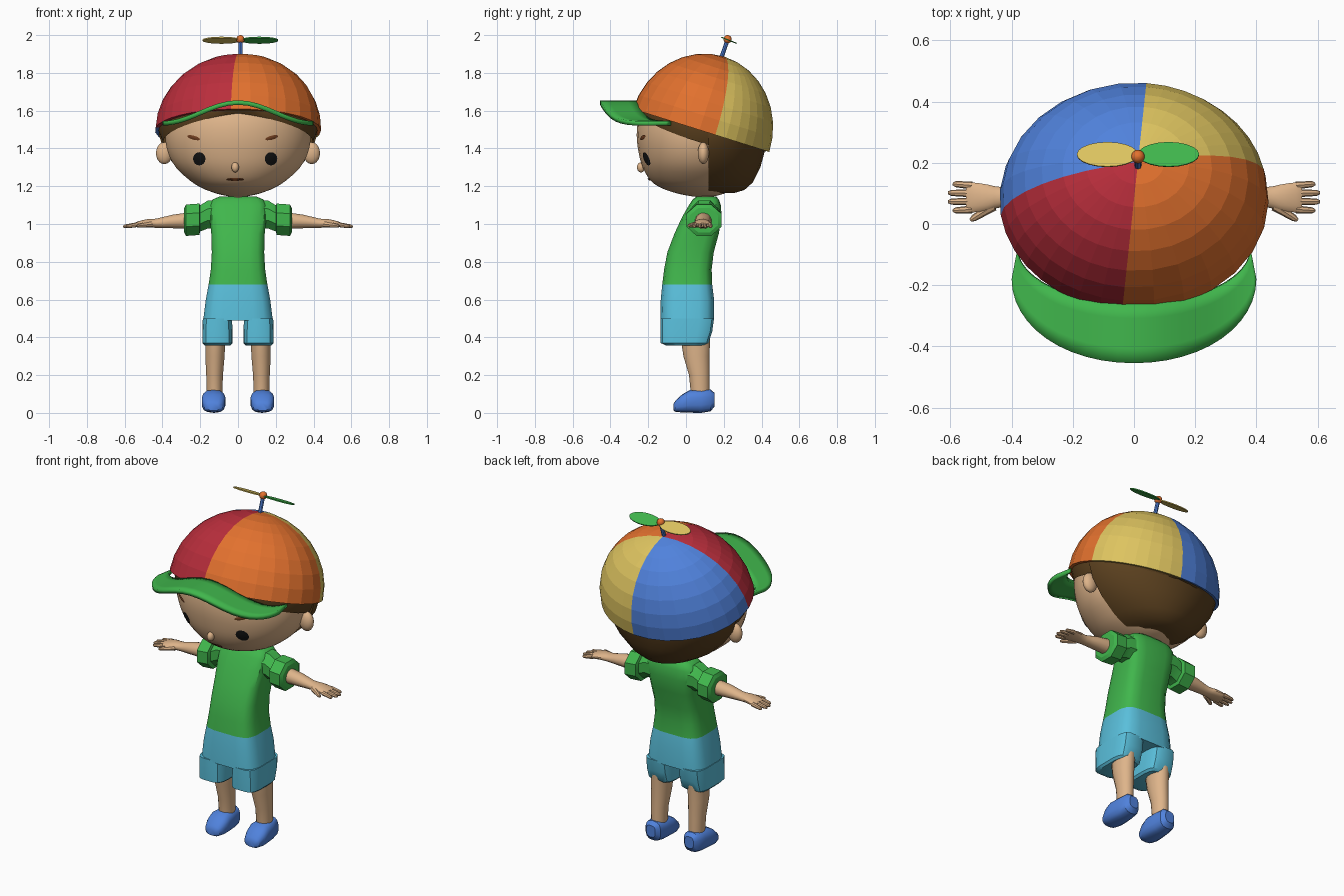
import bpy, bmesh, math
from mathutils import Vector

if "Cube" in bpy.data.objects:
    bpy.data.objects.remove(bpy.data.objects["Cube"])


def material(name, r, g, b):
    m = bpy.data.materials.new(name)
    lin = [((c / 255 + 0.055) / 1.055) ** 2.4 for c in (r, g, b)]
    m.diffuse_color = (*lin, 1)
    m.use_nodes = True
    m.node_tree.nodes["Principled BSDF"].inputs["Base Color"].default_value = m.diffuse_color
    return m


skin = material("skin", 222, 180, 138)
green = material("green", 64, 182, 76)
cyan = material("light_blue", 90, 192, 220)
blue = material("blue", 80, 130, 220)
red = material("red", 186, 46, 60)
orange = material("orange", 226, 113, 46)
yellow = material("yellow", 222, 196, 96)
brown = material("hair_brown", 92, 65, 31)
black = material("black", 20, 20, 20)
brow = material("brow_brown", 112, 62, 32)


def add(name, verts, faces, mats, mirror=False, angle=35):
    """Make an object; angle 0 keeps the faces flat."""
    me = bpy.data.meshes.new(name)
    me.from_pydata(verts, [], faces)
    bm = bmesh.new()
    bm.from_mesh(me)
    bmesh.ops.recalc_face_normals(bm, faces=bm.faces)
    bm.to_mesh(me)
    bm.free()
    for m in (mats if isinstance(mats, list) else [mats]):
        me.materials.append(m)
    if angle:
        me.shade_smooth()
        me.set_sharp_from_angle(angle=math.radians(angle))
    ob = bpy.data.objects.new(name, me)
    bpy.context.collection.objects.link(ob)
    if mirror:
        ob.modifiers.new("mirror", 'MIRROR').use_mirror_merge = False
    return ob


def refine(rows, k):
    """Catmull-Rom subdivision of a list of section rows."""
    out = []
    for i in range(len(rows) - 1):
        a, b, c, d = (rows[max(0, min(len(rows) - 1, i + j))] for j in (-1, 0, 1, 2))
        for s in range(k):
            t = s / k
            out.append([0.5 * (2 * q + (r - p) * t + (2 * p - 5 * q + 4 * r - w) * t * t
                               + (3 * q - p - 3 * r + w) * t ** 3)
                        for p, q, r, w in zip(a, b, c, d)])
    return out + [list(rows[-1])]


def loft(name, rows, mat, axis='z', n=16, power=2, k=1, y_min=None, **kw):
    """Sections (t, u, v, ru, rv) along an axis, with rounded outlines."""
    verts, faces = [], []
    rows = refine(rows, k) if k > 1 else rows
    for t, u, v, ru, rv in rows:
        for i in range(n):
            a = 2 * math.pi * (i + 0.5) / n
            c, s = math.cos(a), math.sin(a)
            p = u + ru * math.copysign(abs(c) ** (2 / power), c)
            q = v + rv * math.copysign(abs(s) ** (2 / power), s)
            x, y, z = {'z': (p, q, t), 'x': (t, p, q), 'y': (p, t, q)}[axis]
            verts.append((x, y if y_min is None else max(y, y_min), z))
    for r in range(len(rows) - 1):
        for i in range(n):
            j = (i + 1) % n
            faces.append((r * n + i, r * n + j, r * n + n + j, r * n + n + i))
    faces += [tuple(range(n)), tuple(range(len(verts) - n, len(verts)))]
    return add(name, verts, faces, mat, **kw)


def ball(name, c, r, mat, **kw):
    rows = [(c[2] - r[2] * math.cos(math.pi * i / 10), c[0], c[1],
             r[0] * math.sin(math.pi * i / 10) + 1e-4, r[1] * math.sin(math.pi * i / 10) + 1e-4)
            for i in range(11)]
    return loft(name, rows, mat, **kw)


def tube(name, p, q, r0, r1, mat, n=8, **kw):
    """Tapered rod with a blunt rounded tip."""
    p, q = Vector(p), Vector(q)
    rot = (q - p).to_track_quat('Z', 'Y')
    verts, faces = [], []
    for t, r in ((0, r0), (0.85, r1), (1, r1 * 0.5)):
        verts += [p.lerp(q, t) + rot @ Vector((r * math.cos(2 * math.pi * i / n),
                                               r * math.sin(2 * math.pi * i / n), 0)) for i in range(n)]
    for k in (0, n):
        faces += [(k + i, k + (i + 1) % n, k + n + (i + 1) % n, k + n + i) for i in range(n)]
    return add(name, verts, faces + [tuple(range(n)), tuple(range(2 * n, 3 * n))], mat, **kw)


# Head: height, half width, front y, back y
head_rows = [(z, 0, (f + b) / 2, w, (b - f) / 2) for z, w, f, b in (
    (1.145, 0.04, 0.04, 0.14), (1.16, 0.11, -0.04, 0.2), (1.19, 0.19, -0.13, 0.25),
    (1.23, 0.255, -0.188, 0.29), (1.3, 0.33, -0.23, 0.33), (1.38, 0.372, -0.252, 0.35),
    (1.47, 0.387, -0.262, 0.36), (1.56, 0.375, -0.25, 0.36), (1.65, 0.33, -0.2, 0.35),
    (1.74, 0.22, -0.1, 0.28))]
loft("head", head_rows, skin, n=40, k=3)
ball("ear", (0.39, 0.092, 1.375), (0.045, 0.03, 0.058), skin, mirror=True)
ball("nose", (-0.015, -0.238, 1.3), (0.02, 0.022, 0.027), skin)
loft("neck", [(1.06, 0, 0.1, 0.055, 0.05), (1.2, 0, 0.1, 0.055, 0.05)], skin)


def face_y(x, z):
    rows = refine(head_rows, 12)
    _, _, cy, rx, ry = min(rows, key=lambda r: abs(r[0] - z))
    return cy - ry * math.sqrt(max(0, 1 - (x / rx) ** 2))


def decal(name, cx, cz, rx, rz, slant, mat, n=16):
    """Thin oval plate lying on the face."""
    verts = []
    for s in (0, 0.5, 1):
        for i in range(n if s else 1):
            a = 2 * math.pi * i / n
            x, z = cx + s * rx * math.cos(a), cz + s * rz * math.sin(a) + s * rx * math.cos(a) * slant
            verts.append((x, face_y(x, z) - 0.008 + 0.004 * s, z))
    faces = []
    for i in range(n):
        j = (i + 1) % n
        faces += [(0, 1 + i, 1 + j), (1 + i, 1 + n + i, 1 + n + j, 1 + j)]
    add(name, verts, faces, mat)


for side in (-1, 1):
    decal("eye", -0.015 + side * 0.19, 1.345, 0.033, 0.035, 0, black)
    decal("eyebrow", -0.028 + side * 0.207, 1.457, 0.034, 0.011, side * 0.25, brow)
decal("mouth", -0.015, 1.236, 0.047, 0.008, 0, brow)

# Hair: back mass, cut off flat behind the ears
loft("hair_back", [(z, 0, 0.1, w, d) for z, w, d in (
    (1.165, 0.09, 0.16), (1.18, 0.17, 0.21), (1.22, 0.24, 0.255), (1.3, 0.33, 0.295),
    (1.39, 0.395, 0.32), (1.47, 0.42, 0.335), (1.53, 0.42, 0.325), (1.58, 0.38, 0.3))],
    brown, n=32, y_min=0.12)


# Cap frame: leaning backwards
def cap_point(u, v, w):
    return (u, 0.08 + 0.954 * v + 0.3 * w, 1.495 - 0.3 * v + 0.954 * w)


# Hair fringe under the cap rim
verts, faces, N = [], [], 40
for f, h in ((0.955, 0.03), (0.955, 0), (0.9, -1)):
    for i in range(N):
        a = 2 * math.pi * i / N
        w = h if h >= 0 else -0.012 - 0.05 * abs(math.cos(a))
        verts.append(cap_point(0.44 * f * math.cos(a), 0.38 * f * math.sin(a), w))
for k in (0, N):
    faces += [(k + i, k + (i + 1) % N, k + N + (i + 1) % N, k + N + i) for i in range(N)]
add("hair_fringe", verts, faces, brown)

# Cap crown: four coloured panels meeting at the apex
seams = [12, 85, 188, 265, 372]
per, rings = 8, 8
angles = [math.radians(seams[q] + (seams[q + 1] - seams[q]) * i / per) for q in range(4) for i in range(per)]
N = len(angles)
verts, faces = [], []
for r in range(-1, rings):
    e, f = max(r, 0) * math.pi / 2 / rings, (0.93 if r < 0 else 1)
    for a in angles:
        verts.append(cap_point(0.44 * f * math.cos(e) * math.cos(a) + 0.013 * math.sin(e),
                               0.38 * f * math.cos(e) * math.sin(a), 0.41 * math.sin(e)))
verts.append(cap_point(0.013, 0, 0.41))
panel = []
for r in range(rings + 1):
    for i in range(N):
        j = (i + 1) % N
        b = r * N
        faces.append((b + i, b + j, b + N + j, b + N + i) if r < rings else (b + i, b + j, len(verts) - 1))
        panel.append(i // per)
cap = add("cap_crown", verts, faces, [yellow, blue, red, orange], angle=0)
for p, q in zip(cap.data.polygons, panel):
    p.material_index = q

# Cap brim: arched sheet
verts, N, M = [], 24, 4
for i in range(N + 1):
    c, s = math.cos(math.pi * i / N), math.sin(math.pi * i / N)
    for j in range(M + 1):
        t = j / M
        x = (0.38 + 0.02 * t) * c
        verts.append((x, -0.08 - 0.1 * t - (0.18 + 0.095 * t) * s, 1.588 + 0.055 * math.cos(math.pi * x / 0.4)))
faces = [(i * (M + 1) + j, i * (M + 1) + j + 1, (i + 1) * (M + 1) + j + 1, (i + 1) * (M + 1) + j)
         for i in range(N) for j in range(M)]
brim = add("cap_brim", verts, faces, green)
sol = brim.modifiers.new("thickness", 'SOLIDIFY')
sol.thickness, sol.offset = 0.024, 0

# Propeller
tube("propeller_rod", (0.013, 0.18, 1.86), (0.013, 0.222, 1.98), 0.011, 0.011, blue)
ball("propeller_hub", (0.013, 0.22, 1.978), (0.022, 0.022, 0.022), orange)
for name, side, mat in (("blade_right", 1, green), ("blade_left", -1, yellow)):
    ring = [(0.013 + side * 0.1 + 0.1 * math.cos(a), 0.226 + 0.04 * math.sin(a), 1.97 - 0.016 * math.sin(a))
            for a in (2 * math.pi * i / 20 for i in range(20))]
    blade = add(name, ring, [tuple(range(20))], mat, angle=0)
    blade.modifiers.new("thickness", 'SOLIDIFY').thickness = 0.006


# Clothes: height, half width, front y, back y
def body(name, rows, mat, x=0, **kw):
    loft(name, [(z, x, (f + b) / 2, w, (b - f) / 2) for z, w, f, b in rows], mat, power=4, **kw)


body("shirt", [(0.68, 0.157, -0.127, 0.14), (0.76, 0.145, -0.117, 0.137), (0.85, 0.14, -0.1, 0.148),
               (0.95, 0.143, -0.062, 0.175), (1.04, 0.152, -0.02, 0.19), (1.1, 0.155, 0.015, 0.185),
               (1.13, 0.135, 0.035, 0.175), (1.145, 0.1, 0.055, 0.16)], green)
body("shorts_top", [(0.49, 0.186, -0.137, 0.15), (0.6, 0.172, -0.135, 0.15), (0.68, 0.157, -0.127, 0.14)], cyan)
body("shorts_leg", [(0.358, 0.07, -0.11, 0.105), (0.37, 0.081, -0.135, 0.12), (0.43, 0.081, -0.137, 0.14),
                    (0.5, 0.078, -0.137, 0.15)], cyan, x=0.109, mirror=True)
loft("sleeve", [(0.08, 0.1, 1.05, 0.08, 0.085), (0.16, 0.097, 1.05, 0.078, 0.08), (0.2, 0.095, 1.03, 0.075, 0.075),
                (0.205, 0.095, 1.025, 0.098, 0.09), (0.275, 0.095, 1.02, 0.1, 0.09), (0.285, 0.095, 1.02, 0.08, 0.07)],
     green, axis='x', n=8, mirror=True, angle=25)

# Arms and hands
loft("arm", [(0.25, 0.092, 1.018, 0.045, 0.045), (0.35, 0.09, 1.013, 0.041, 0.036),
             (0.43, 0.088, 1.004, 0.033, 0.025), (0.48, 0.086, 1.004, 0.044, 0.022),
             (0.53, 0.087, 0.998, 0.05, 0.016), (0.55, 0.087, 0.995, 0.045, 0.01)],
     skin, axis='x', k=2, mirror=True)
for i, tip in enumerate((0.592, 0.608, 0.608, 0.592)):
    y = 0.048 + 0.026 * i
    tube("finger", (0.53, y, 0.997), (tip, y * 1.12 - 0.01, 0.986), 0.013, 0.01, skin, mirror=True)
tube("thumb", (0.46, 0.06, 1.0), (0.535, 0.012, 0.99), 0.018, 0.011, skin, mirror=True)

# Legs and shoes
loft("leg", [(0.1, 0.124, 0.075, 0.042, 0.05), (0.2, 0.124, 0.07, 0.045, 0.055),
             (0.3, 0.122, 0.055, 0.052, 0.07), (0.4, 0.12, 0.05, 0.054, 0.08)], skin, mirror=True)
loft("shoe", [(-0.066, 0.13, 0.03, 0.03, 0.018), (-0.055, 0.13, 0.036, 0.048, 0.03), (-0.02, 0.13, 0.05, 0.062, 0.048),
              (0.02, 0.129, 0.061, 0.064, 0.06), (0.08, 0.128, 0.062, 0.057, 0.062),
              (0.13, 0.127, 0.066, 0.05, 0.058), (0.152, 0.127, 0.07, 0.03, 0.035)],
     blue, axis='y', n=14, power=2.8, mirror=True)
